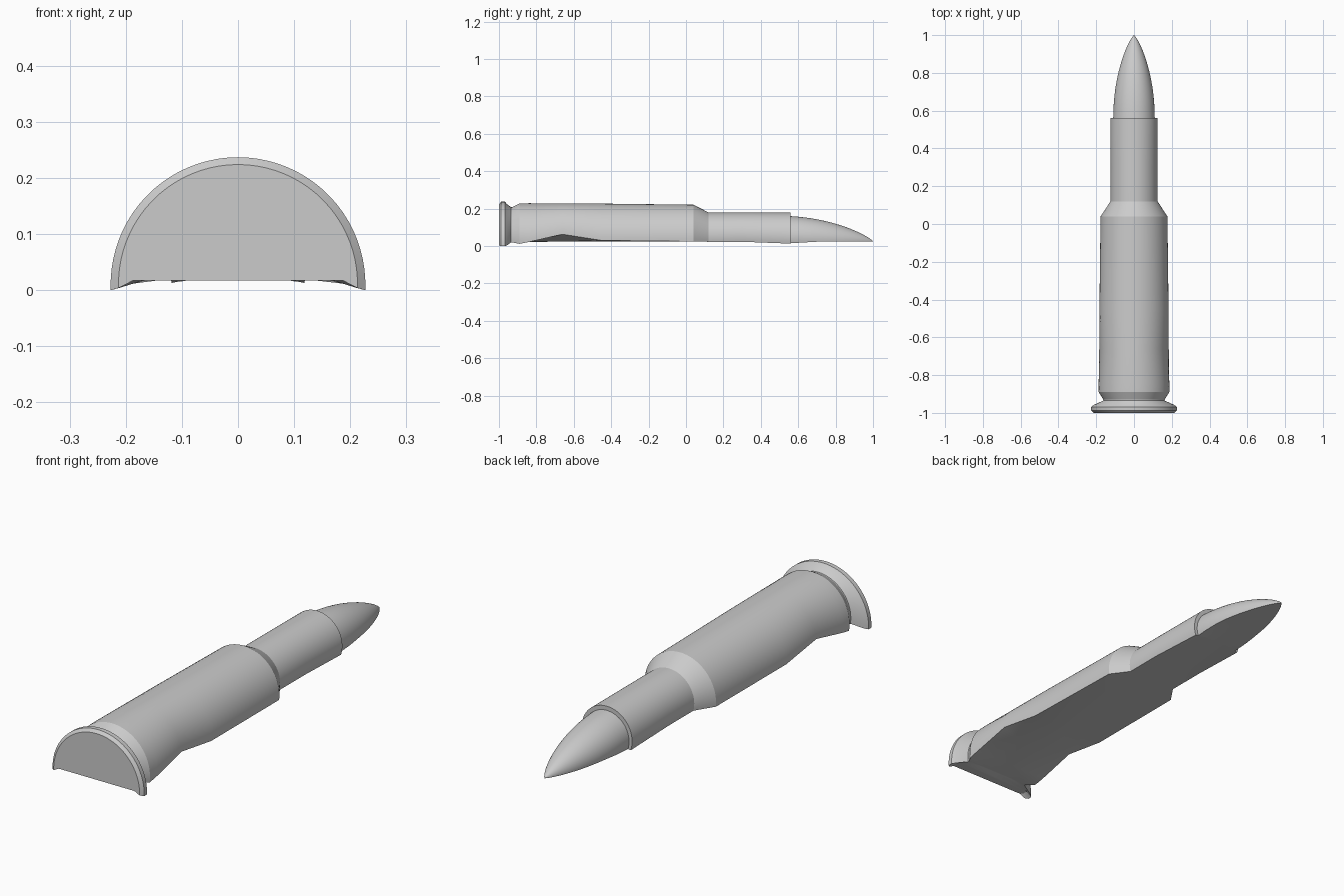
import bpy, bmesh, math

if "Cube" in bpy.data.objects:
    bpy.data.objects.remove(bpy.data.objects["Cube"])

gray = bpy.data.materials.new("plain gray")
gray.diffuse_color = (0.6, 0.6, 0.6, 1)
gray.use_nodes = True
gray.node_tree.nodes["Principled BSDF"].inputs["Base Color"].default_value = gray.diffuse_color
SEG = 40


def half_round(name, sections):
    """Loft cut circles: each section is (y, radius, top z, edge z of the flat underside)."""
    bm = bmesh.new()
    rings = []
    for y, r, top, low in sections:
        c = top - r
        a0 = math.asin(max(-1, min(1, (low - c) / r)))
        ring = []
        for i in range(SEG + 1):
            a = a0 + (math.pi - 2 * a0) * i / SEG
            ring.append(bm.verts.new((r * math.cos(a), y, c + r * math.sin(a))))
        # underside points, slightly hollow at the rim and flat elsewhere
        f, z = (0.88, 0.017) if r > 0.2 else (0.5, 0.024)
        z = min(z, top - 0.001)
        for x in (-f, 0, f):
            ring.append(bm.verts.new((x * r, y, z)))
        rings.append(ring)
    n = len(rings[0])
    for a, b in zip(rings, rings[1:]):
        for i in range(n):
            j = (i + 1) % n
            bm.faces.new((a[i], a[j], b[j], b[i]))
    bm.faces.new(rings[0])
    bm.faces.new(rings[-1])
    bmesh.ops.recalc_face_normals(bm, faces=bm.faces)
    me = bpy.data.meshes.new(name)
    bm.to_mesh(me)
    bm.free()
    me.materials.append(gray)
    ob = bpy.data.objects.new(name, me)
    bpy.context.collection.objects.link(ob)
    bpy.ops.object.select_all(action='DESELECT')
    ob.select_set(True)
    bpy.context.view_layer.objects.active = ob
    bpy.ops.object.shade_smooth_by_angle(angle=math.radians(25))
    return ob


# rim, groove, body, shoulder and neck
half_round("case", [
    (-1.0, 0.213, 0.224, 0.004), (-0.988, 0.227, 0.237, 0.0),
    (-0.968, 0.227, 0.237, 0.0), (-0.957, 0.212, 0.224, 0.004),
    (-0.935, 0.162, 0.208, 0.02), (-0.93, 0.162, 0.208, 0.02),
    (-0.89, 0.187, 0.228, 0.012), (-0.84, 0.187, 0.229, 0.022),
    (-0.66, 0.185, 0.228, 0.063), (-0.45, 0.183, 0.227, 0.03),
    (0.04, 0.177, 0.221, 0.025), (0.12, 0.125, 0.18, 0.023),
    (0.3, 0.125, 0.18, 0.023), (0.56, 0.125, 0.179, 0.013),
])

# pointed nose
nose = []
for i in range(17):
    t = math.sin(math.pi / 2 * i / 16)
    r = max(0.11 * (1 - t * t) ** 0.8, 0.0015)
    nose.append((0.56 + 0.44 * t, r, 0.05 - 0.025 * t + r, 0.015 + 0.009 * min(1, t * 3)))
half_round("bullet", nose)
